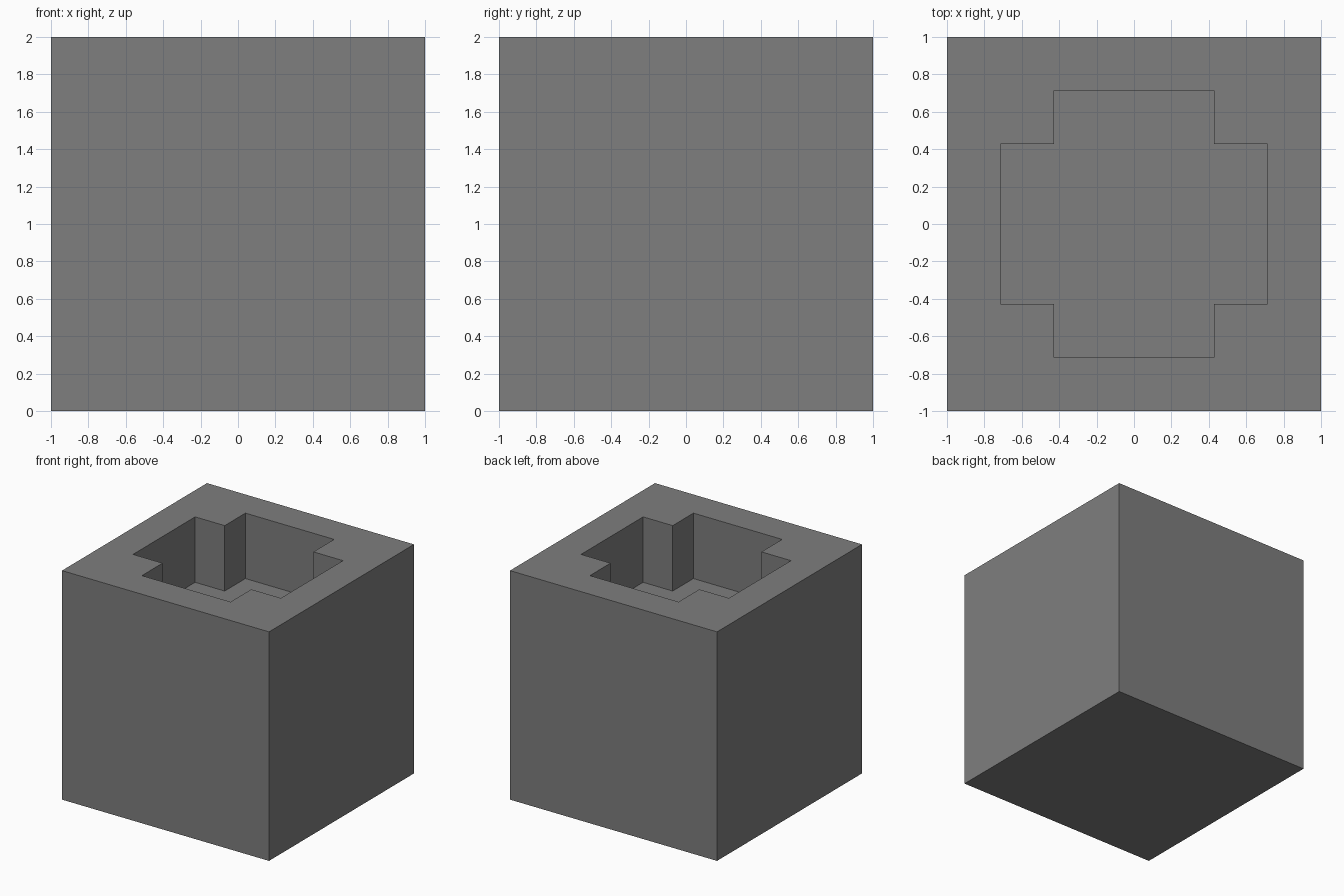
import bpy
import bmesh

# Remove the default cube
default = bpy.data.objects.get("Cube")
if default:
    bpy.data.objects.remove(default, do_unlink=True)

HALF = 1.0          # half width of the block
HEIGHT = 2.0
LONG = 5 / 7        # half length of each arm of the cross
SHORT = 3 / 7       # half width of each arm
FLOOR = HEIGHT - 4 / 7

# Single grey material
grey = bpy.data.materials.new("dark_grey")
grey.use_nodes = True
colour = (0.21, 0.21, 0.21, 1)
grey.diffuse_color = colour
grey.node_tree.nodes["Principled BSDF"].inputs["Base Color"].default_value = colour

bm = bmesh.new()


def ring(points, z):
    return [bm.verts.new((x, y, z)) for x, y in points]


def walls(lower, upper):
    for i in range(len(lower)):
        j = (i + 1) % len(lower)
        bm.faces.new((lower[i], lower[j], upper[j], upper[i]))


# Outer block
square = [(-HALF, -HALF), (HALF, -HALF), (HALF, HALF), (-HALF, HALF)]
base = ring(square, 0)
rim = ring(square, HEIGHT)
bm.faces.new(base)
walls(base, rim)

# Cross-shaped pocket: one corner's three points, turned a quarter at a time
cross = []
for turn in range(4):
    for x, y in ((LONG, SHORT), (SHORT, SHORT), (SHORT, LONG)):
        for _ in range(turn):
            x, y = -y, x
        cross.append((x, y))
floor = ring(cross, FLOOR)
mouth = ring(cross, HEIGHT)
bm.faces.new(floor)
walls(floor, mouth)

# Top face between the rim and the mouth: four sides meeting at the corners
corners = [rim[2], rim[3], rim[0], rim[1]]
for i in range(4):
    k = i * 3
    inner = [mouth[(k + n) % 12] for n in range(1, 5)]
    bm.faces.new([corners[i], corners[(i + 1) % 4]] + inner[::-1])

bmesh.ops.recalc_face_normals(bm, faces=bm.faces[:])
mesh = bpy.data.meshes.new("block_with_cross_pocket")
bm.to_mesh(mesh)
bm.free()
mesh.materials.append(grey)
block = bpy.data.objects.new("block_with_cross_pocket", mesh)
bpy.context.collection.objects.link(block)
